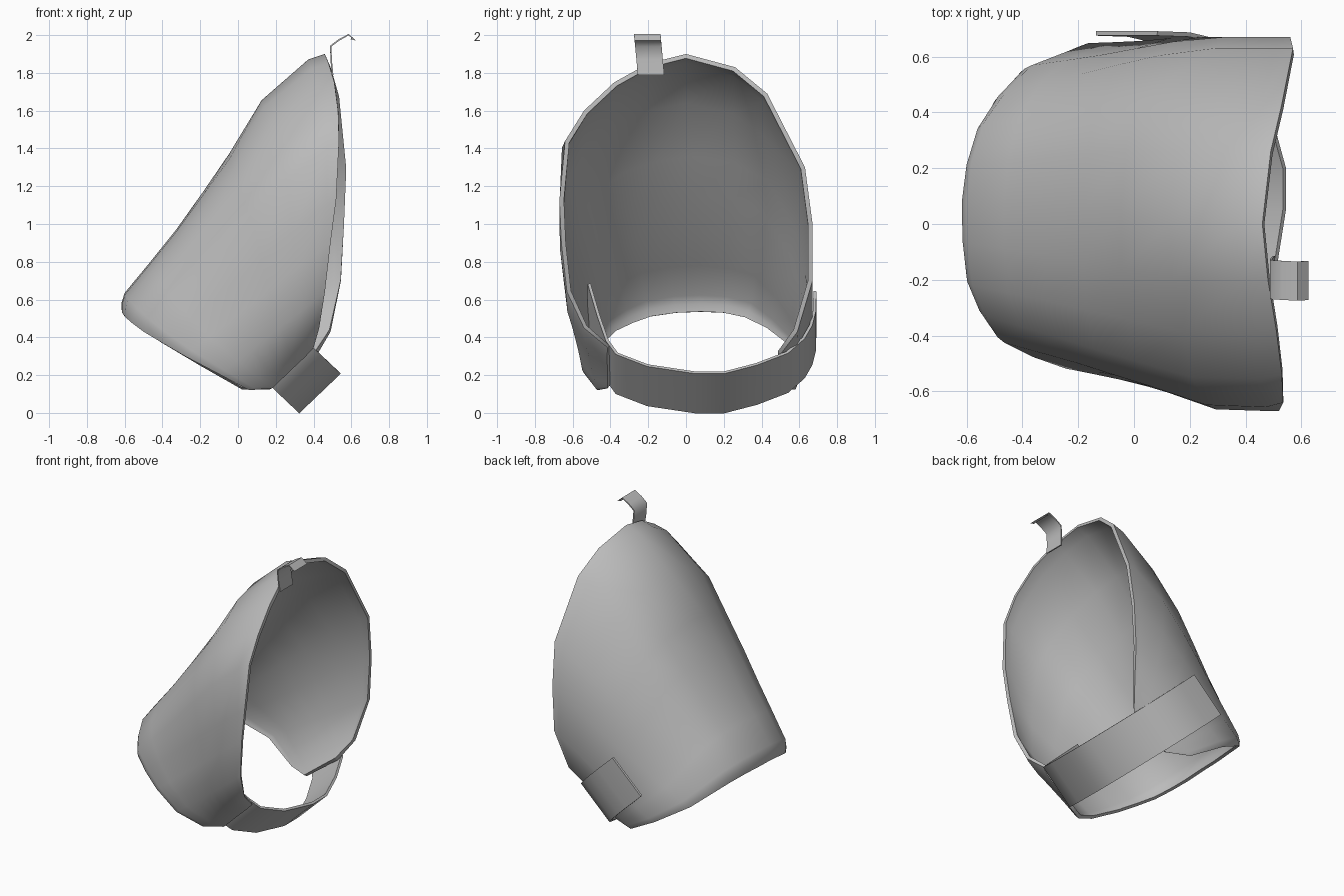
import bpy
import math
from mathutils import Vector

if "Cube" in bpy.data.objects:
    bpy.data.objects.remove(bpy.data.objects["Cube"])

grey = bpy.data.materials.new("plain_grey")
grey.diffuse_color = (0.5, 0.5, 0.5, 1)
grey.use_nodes = True
grey.node_tree.nodes["Principled BSDF"].inputs["Base Color"].default_value = grey.diffuse_color


def sheet(name, rows, thickness):
    """Skin a grid of points, thicken it inward and shade it smooth."""
    n = len(rows[0])
    verts = [p for row in rows for p in row]
    faces = [(i * n + j, i * n + j + 1, (i + 1) * n + j + 1, (i + 1) * n + j)
             for i in range(len(rows) - 1) for j in range(n - 1)]
    mesh = bpy.data.meshes.new(name)
    mesh.from_pydata(verts, [], faces)
    mesh.materials.append(grey)
    obj = bpy.data.objects.new(name, mesh)
    bpy.context.collection.objects.link(obj)
    bpy.ops.object.select_all(action='DESELECT')
    bpy.context.view_layer.objects.active = obj
    obj.select_set(True)
    mod = obj.modifiers.new("thickness", 'SOLIDIFY')
    mod.thickness = thickness
    mod.offset = -1
    bpy.ops.object.modifier_apply(modifier=mod.name)
    bpy.ops.object.shade_smooth_by_angle(angle=1.2)
    return obj


# Shell: a curved hood stretched between its lower edge and its open rim
lower_edge = [Vector(p) for p in (
    (.18, -.415, .13), (.06, -.47, .12), (-.1, -.535, .205), (-.28, -.495, .3),
    (-.4, -.445, .37), (-.5, -.385, .43), (-.56, -.29, .475), (-.6, -.19, .51),
    (-.613, -.05, .53), (-.615, .08, .535), (-.6, .2, .53), (-.565, .32, .505),
    (-.5, .44, .45), (-.41, .54, .375), (-.2, .63, .25), (.02, .58, .125),
    (.17, .515, .125))]
rim = [Vector(p) for p in (
    (.40, -.415, .345), (.43, -.54, .45), (.46, -.63, .64), (.49, -.66, .9),
    (.52, -.67, 1.13), (.535, -.64, 1.44), (.53, -.54, 1.6), (.51, -.38, 1.75),
    (.48, -.2, 1.85), (.46, 0, 1.9), (.49, .26, 1.83), (.53, .43, 1.69),
    (.57, .63, 1.3), (.56, .67, 1.0), (.545, .67, .7), (.49, .59, .43),
    (.42, .5, .31))]
# Outward swell along each rib: (position, amount)
swell = ((0, 0), (.02, .03), (.05, .05), (.17, .045), (.3, .043), (.44, .055),
         (.58, .071), (.77, .111), (.955, .051), (1, 0))
# Extra fullness at the shoulders of the cross-section
fullness = {5: .02, 6: .045, 7: .035, 8: .015, 10: .015, 11: .035, 12: .03,
            13: .01}
ribs = []
last = len(rim) - 1
for i, (a, b) in enumerate(zip(lower_edge, rim)):
    lo, hi = max(i - 1, 0), min(i + 1, last)
    along = lower_edge[hi] - lower_edge[lo] + rim[hi] - rim[lo]
    out = (b - a).cross(along).normalized()
    share = 0 if i > 14 else .65 if i > 11 else min(1, .25 + .75 * i / 8)
    scale = share * (b - a).length / 1.73
    rib = []
    for v, amount in swell:
        extra = fullness.get(i, 0) * math.sin(math.pi * v)
        p = a.lerp(b, v) + out * (amount * scale + extra)
        top = max(b.y, .65 if v < .7 else 0)
        p.y = max(-.67, min(top, p.y))
        rib.append(p)
    ribs.append(rib)
sheet("shoulder_shell", ribs, .024)

# Strap: a flat band bowed under the opening, tucked in on one side
strap_path = ((-.505, -.5), (-.455, -.25), (-.41, -.06), (-.36, .04),
              (-.2, .13), (.05, .185), (.2, .185), (.37, .12), (.53, .03),
              (.615, -.08), (.654, -.18), (.671, -.28), (.675, -.44))
strap = [[Vector((x + .72 * s, y, z - .68 * s))
          for x, z in ((.18, .135), (.40, .345))] for y, s in strap_path]
sheet("strap", strap, .016)

# Clip: a thin hooked tab on top of the rim
hook = ((.505, 1.79), (.497, 1.87), (.495, 1.94), (.535, 1.97),
        (.585, 1.998), (.618, 1.975), (.6, 1.985))
tab = [[Vector((x, y - .02 * (z - 1.79) / .21, z)) for y in (-.255, -.115)]
       for x, z in hook]
sheet("hook_clip", tab, .008)
